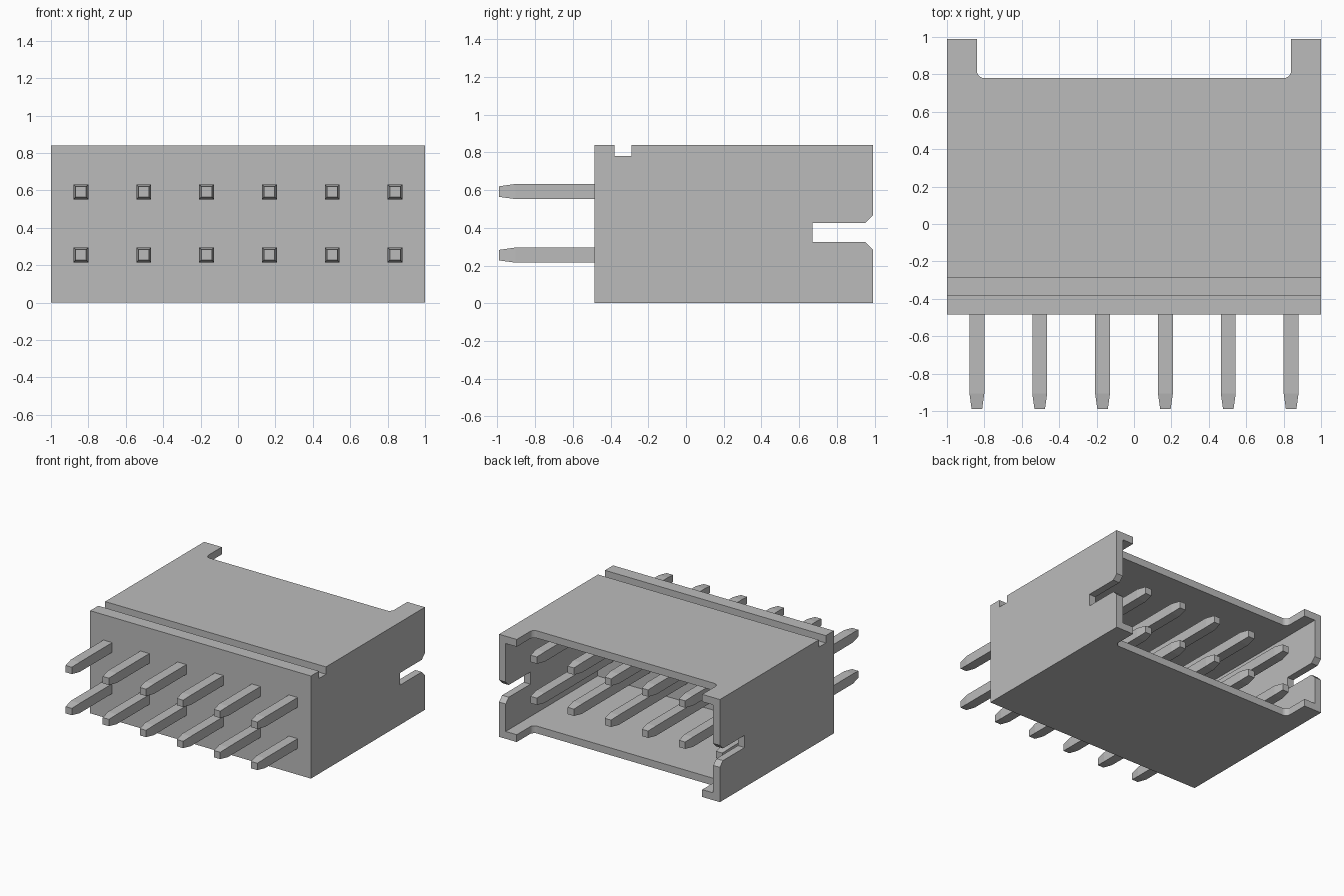
import bpy, bmesh, math
from mathutils import Vector

cube = bpy.data.objects.get("Cube")
if cube:
    bpy.data.objects.remove(cube, do_unlink=True)

grey = bpy.data.materials.new("plain grey")
grey.use_nodes = True
grey.diffuse_color = (0.5, 0.5, 0.5, 1)
grey.node_tree.nodes["Principled BSDF"].inputs["Base Color"].default_value = (0.5, 0.5, 0.5, 1)

FRONT, BACK, HEIGHT, WALL = -0.485, 0.99, 0.84, 0.06


def finish(name, bm):
    bmesh.ops.recalc_face_normals(bm, faces=bm.faces)
    mesh = bpy.data.meshes.new(name)
    bm.to_mesh(mesh)
    bm.free()
    mesh.materials.append(grey)
    obj = bpy.data.objects.new(name, mesh)
    bpy.context.collection.objects.link(obj)
    return obj


def prism(name, points, axis, start, end):
    """Extrude a 2D outline along x (outline in y, z) or z (outline in x, y)."""
    bm = bmesh.new()
    place = (lambda a, b: (start, a, b)) if axis == "x" else (lambda a, b: (a, b, start))
    face = bm.faces.new([bm.verts.new(place(*p)) for p in points])
    geom = bmesh.ops.extrude_face_region(bm, geom=[face])["geom"]
    move = Vector((end - start, 0, 0)) if axis == "x" else Vector((0, 0, end - start))
    bmesh.ops.translate(bm, vec=move, verts=[v for v in geom if isinstance(v, bmesh.types.BMVert)])
    return finish(name, bm)


def cut(target, cutter):
    cutter.hide_render = True
    mod = target.modifiers.new(cutter.name, "BOOLEAN")
    mod.operation, mod.solver, mod.object = "DIFFERENCE", "EXACT", cutter
    bpy.context.view_layer.objects.active = target
    bpy.ops.object.modifier_apply(modifier=mod.name)
    bpy.data.objects.remove(cutter, do_unlink=True)


# Housing: side outline with the groove across the top
housing = prism("housing", [
    (FRONT, 0), (BACK, 0), (BACK, HEIGHT), (-0.29, HEIGHT), (-0.29, 0.78),
    (-0.38, 0.78), (-0.38, HEIGHT), (FRONT, HEIGHT)], "x", -1, 1)

# Open cavity at the back
inner = 1 - WALL
cut(housing, prism("cavity_cutter", [
    (-inner, -0.2), (inner, -0.2), (inner, 1.2), (-inner, 1.2)], "z", WALL, HEIGHT - WALL))

# Wide notch with rounded corners through the top and bottom walls
half, depth, radius = 0.84, 0.78, 0.04
arc = [(half - radius + radius * math.sin(t), depth + radius - radius * math.cos(t))
       for t in (math.pi / 2 * i / 6 for i in range(7))]
right_half = arc + [(half, 1.2)]
cut(housing, prism("notch_cutter",
                   right_half + [(-x, y) for x, y in reversed(right_half)], "z", -0.2, 1.1))

# Slot with flared mouth through both side walls
mid = 0.375
upper = [(0.67, 0.05), (0.95, 0.05), (BACK, 0.09), (1.2, 0.09)]
cut(housing, prism("slot_cutter",
                   [(y, mid + d) for y, d in upper] + [(y, mid - d) for y, d in reversed(upper)],
                   "x", -1.2, 1.2))

# Square contact pins, tapered at both ends
def pin(name, x, z):
    bm = bmesh.new()
    rings = []
    for y, r in ((-0.99, 0.028), (-0.905, 0.04), (0.685, 0.04), (0.77, 0.028)):
        rings.append([bm.verts.new((x + sx * r, y, z + sz * r))
                      for sx, sz in ((-1, -1), (1, -1), (1, 1), (-1, 1))])
    for a, b in zip(rings, rings[1:]):
        for i in range(4):
            j = (i + 1) % 4
            bm.faces.new((a[i], a[j], b[j], b[i]))
    bm.faces.new(rings[0])
    bm.faces.new(rings[-1])
    finish(name, bm)


for row, z in (("lower", 0.255), ("upper", 0.592)):
    for i in range(6):
        pin(f"{row}_pin_{i + 1}", (i - 2.5) * 0.336, z)
